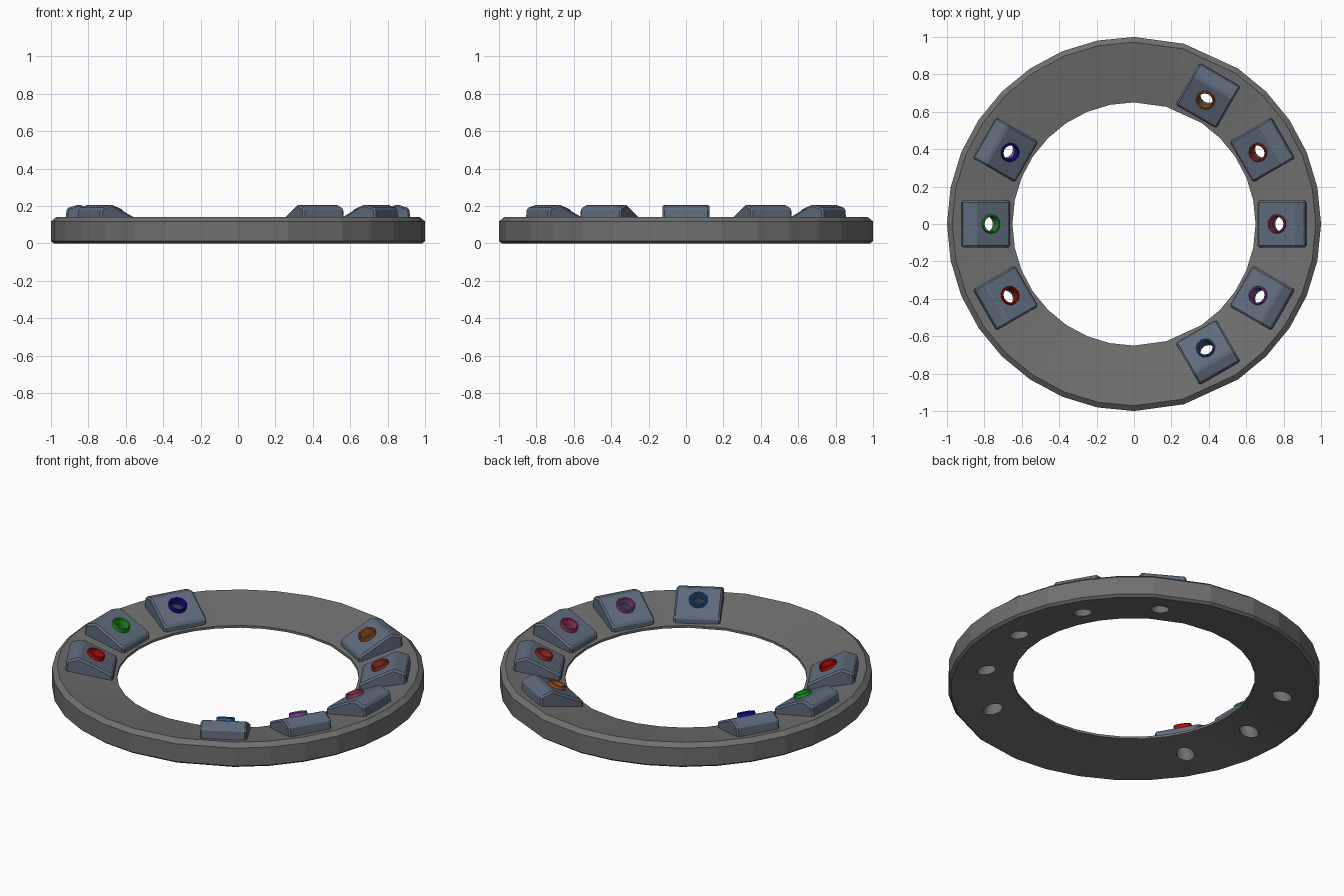
import bpy, bmesh
from math import radians, cos, sin, pi
from mathutils import Matrix

if "Cube" in bpy.data.objects:
    bpy.data.objects.remove(bpy.data.objects["Cube"])

BORE_TILT = 0.28    # lean of each bore towards the ring centre
COLLAR_TILT = 0.38  # collars lie closer to the wedge slope
ANGLES = [60, 30, 0, -30, -60, 150, 180, 210]
COLORS = [(0.38, 0.11, 0.02), (0.40, 0.03, 0.025), (0.40, 0.045, 0.13), (0.30, 0.07, 0.38),
          (0.025, 0.13, 0.38), (0.006, 0.006, 0.38), (0.012, 0.40, 0.015), (0.55, 0.004, 0.003)]


def material(name, rgb):
    m = bpy.data.materials.new(name)
    m.diffuse_color = (*rgb, 1)
    m.use_nodes = True
    m.node_tree.nodes["Principled BSDF"].inputs["Base Color"].default_value = m.diffuse_color
    return m


def make_object(name, bm, mat=None):
    bm.normal_update()
    bmesh.ops.recalc_face_normals(bm, faces=bm.faces)
    me = bpy.data.meshes.new(name)
    bm.to_mesh(me)
    bm.free()
    ob = bpy.data.objects.new(name, me)
    bpy.context.collection.objects.link(ob)
    if mat:
        me.materials.append(mat)
    return ob


def lathe(profile, angles):
    """Closed (r, z) profile swept around z at the given angles."""
    bm = bmesh.new()
    rows = [[bm.verts.new((r * cos(a), r * sin(a), z)) for r, z in profile] for a in angles]
    n = len(profile)
    for i, row in enumerate(rows):
        nxt = rows[(i + 1) % len(rows)]
        for j in range(n):
            k = (j + 1) % n
            bm.faces.new((row[j], nxt[j], nxt[k], row[k]))
    return bm


def wedge():
    """Sloped block extruded from its radial side profile."""
    bm = bmesh.new()
    prof = [(0.664, 0.071), (0.664, 0.116), (0.848, 0.209), (0.916, 0.188), (0.924, 0.1)]
    face = bm.faces.new([bm.verts.new((x, -0.126, z)) for x, z in prof])
    ext = bmesh.ops.extrude_face_region(bm, geom=[face])
    verts = [g for g in ext["geom"] if isinstance(g, bmesh.types.BMVert)]
    bmesh.ops.translate(bm, verts=verts, vec=(0, 0.252, 0))
    bm.normal_update()
    bmesh.ops.recalc_face_normals(bm, faces=bm.faces)
    edges = [e for e in bm.edges if max(v.co.z for v in e.verts) > 0.105]
    bmesh.ops.bevel(bm, geom=edges, offset=0.01, segments=1, affect='EDGES', clamp_overlap=True)
    return bm


def cut(ob, cutter):
    mod = ob.modifiers.new("bore", 'BOOLEAN')
    mod.operation = 'DIFFERENCE'
    mod.solver = 'EXACT'
    mod.object = cutter
    bpy.context.view_layer.update()
    dg = bpy.context.evaluated_depsgraph_get()
    me = bpy.data.meshes.new_from_object(ob.evaluated_get(dg))
    ob.modifiers.clear()
    ob.data = me


# Base ring: thick outer rim tapering to a thin inner edge; 32 sides,
# with a coarser step either side of the y axis on +x
steps = [i * 11.25 for i in range(32)]
steps = [a for a in steps if a not in (67.5, 78.75, 281.25, 292.5)] + [74.5, 285.5]
steps = [radians(a) for a in sorted(steps)]
profile = [(0.65, 0.063), (0.985, 0), (1, 0.012), (1, 0.118), (0.972, 0.14), (0.65, 0.077)]
base = make_object("base_ring", lathe(profile, steps), material("dark_grey", (0.16, 0.16, 0.16)))

slate = material("slate", (0.115, 0.145, 0.20))
circle = [2 * pi * i / 24 for i in range(24)]
mouth = Matrix.Translation((0.767, 0, 0.174))

for i, (deg, rgb) in enumerate(zip(ANGLES, COLORS), 1):
    spin = Matrix.Rotation(radians(deg), 4, 'Z')

    # Tilted bore through block and base
    bm = bmesh.new()
    bmesh.ops.create_cone(bm, cap_ends=True, segments=24, radius1=0.048, radius2=0.048, depth=0.7)
    bm.transform(spin @ mouth @ Matrix.Rotation(-BORE_TILT, 4, 'Y'))
    cutter = make_object("bore_cutter", bm)
    cutter.hide_render = True

    # Wedge block
    bm = wedge()
    bm.transform(spin)
    block = make_object(f"wedge_block_{i}", bm, slate)
    cut(block, cutter)
    cut(base, cutter)
    bpy.data.objects.remove(cutter)

    # Coloured collar lining the mouth of the bore
    bm = lathe([(0.039, -0.03), (0.05, -0.03), (0.05, 0.012), (0.047, 0.016),
                (0.042, 0.016), (0.039, 0.012)], circle)
    bm.transform(spin @ mouth @ Matrix.Rotation(-COLLAR_TILT, 4, 'Y'))
    make_object(f"collar_{i}", bm, material(f"collar_color_{i}", rgb))
